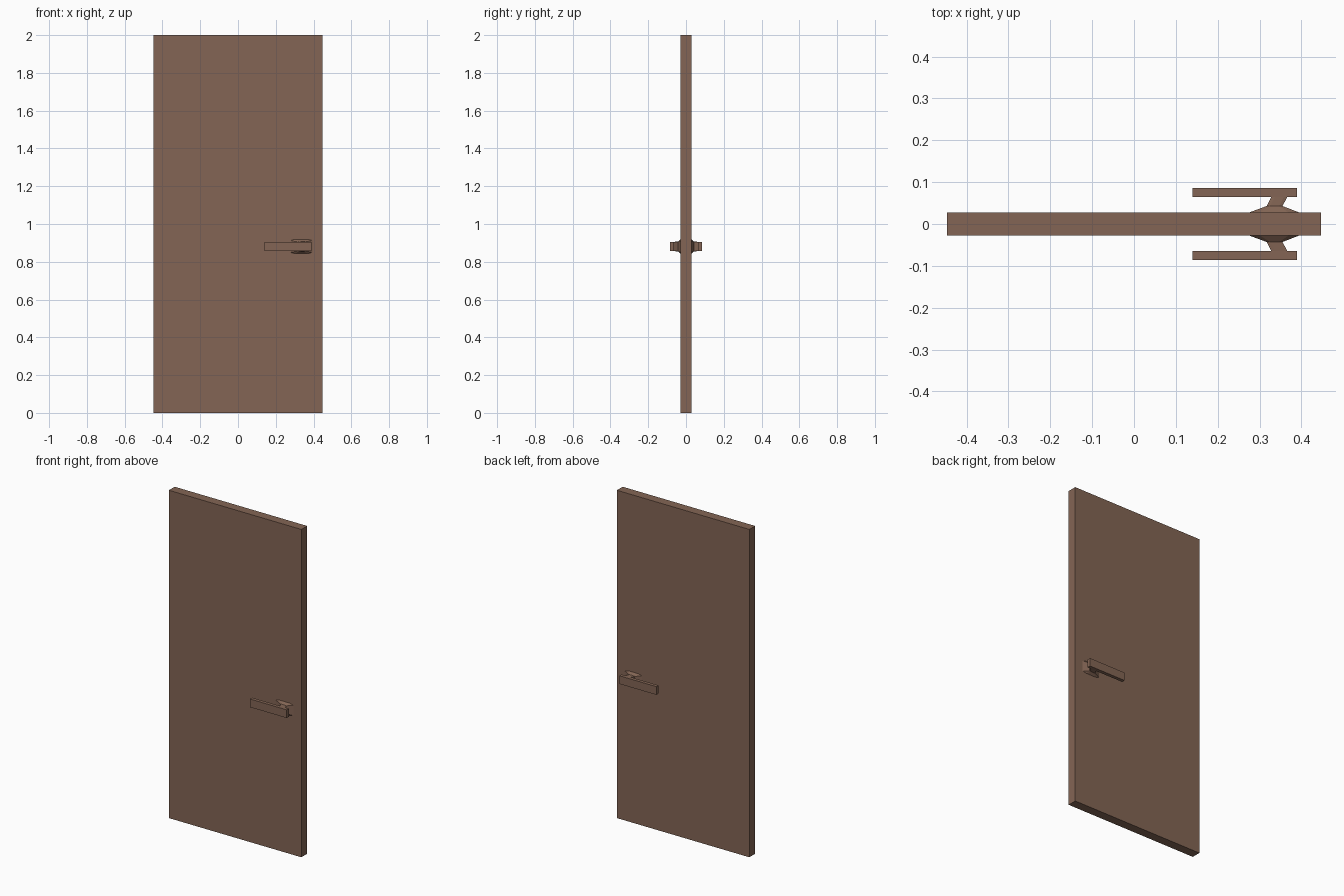
import bpy, bmesh

if "Cube" in bpy.data.objects:
    bpy.data.objects.remove(bpy.data.objects["Cube"])

mat = bpy.data.materials.new("brown_paint")
mat.diffuse_color = (0.227, 0.13, 0.089, 1)
mat.use_nodes = True
mat.node_tree.nodes["Principled BSDF"].inputs["Base Color"].default_value = mat.diffuse_color
HANDLE_Z = 0.881


def finish(name, bm):
    bmesh.ops.recalc_face_normals(bm, faces=bm.faces[:])
    mesh = bpy.data.meshes.new(name)
    bm.to_mesh(mesh)
    bm.free()
    mesh.materials.append(mat)
    obj = bpy.data.objects.new(name, mesh)
    bpy.context.collection.objects.link(obj)
    return obj


def box(name, lo, hi):
    bm = bmesh.new()
    bmesh.ops.create_cube(bm, size=1)
    for v in bm.verts:
        v.co = [(lo[i] + hi[i]) / 2 + v.co[i] * (hi[i] - lo[i]) for i in range(3)]
    return finish(name, bm)


def loft(name, sections):
    # section: (y, centre x, half width, inner half width, end half height, mid half height)
    bm = bmesh.new()
    rings = []
    for y, cx, w, wi, he, hm in sections:
        outline = [(-w, -he), (-wi, -hm), (wi, -hm), (w, -he),
                   (w, he), (wi, hm), (-wi, hm), (-w, he)]
        rings.append([bm.verts.new((cx + x, y, HANDLE_Z + z)) for x, z in outline])
    for a, b in zip(rings, rings[1:]):
        for i in range(8):
            j = (i + 1) % 8
            bm.faces.new((a[i], a[j], b[j], b[i]))
    bm.faces.new(rings[0])
    bm.faces.new(rings[-1])
    return finish(name, bm)


# Door slab
box("door_panel", (-0.447, -0.028, 0), (0.447, 0.028, 2))

# Matching lever handles on both faces
for side, s in (("front", -1), ("back", 1)):
    # Tapered mounting plate leading into a slanted neck
    loft(side + "_handle_neck", [
        (s * 0.027, 0.335, 0.061, 0.035, 0.032, 0.039),
        (s * 0.043, 0.336, 0.019, 0.011, 0.024, 0.026),
        (s * 0.066, 0.348, 0.019, 0.011, 0.024, 0.0245),
    ])
    # Flat lever bar
    ya, yb = sorted((s * 0.065, s * 0.086))
    box(side + "_handle_lever", (0.14, ya, HANDLE_Z - 0.025), (0.389, yb, HANDLE_Z + 0.025))
